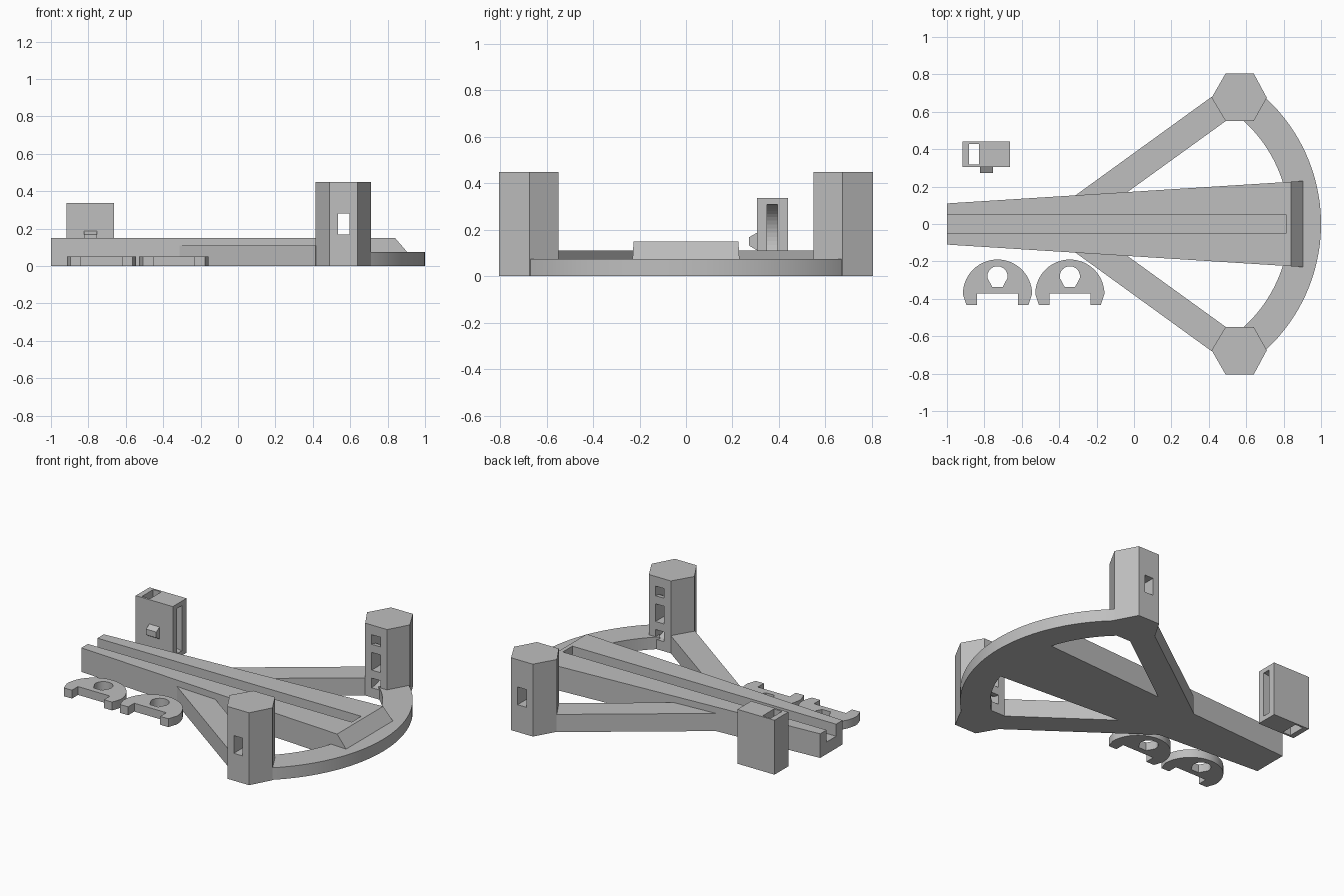
import bpy, bmesh, math

cube = bpy.data.objects.get("Cube")
if cube:
    bpy.data.objects.remove(cube, do_unlink=True)

GREY = (0.52, 0.52, 0.52, 1)
grey = bpy.data.materials.new("plain grey")
grey.use_nodes = True
grey.diffuse_color = GREY
grey.node_tree.nodes["Principled BSDF"].inputs["Base Color"].default_value = GREY


def prism(name, outline, low, high, axis="z"):
    """Extrude a flat outline from low to high along an axis."""
    place = {"x": lambda u, v, h: (h, u, v),
             "y": lambda u, v, h: (u, h, v),
             "z": lambda u, v, h: (u, v, h)}[axis]
    bm = bmesh.new()
    rings = [[bm.verts.new(place(u, v, h)) for u, v in outline] for h in (low, high)]
    bm.faces.new(rings[0])
    bm.faces.new(rings[1])
    n = len(outline)
    for i in range(n):
        j = (i + 1) % n
        bm.faces.new((rings[0][i], rings[0][j], rings[1][j], rings[1][i]))
    bmesh.ops.recalc_face_normals(bm, faces=bm.faces)
    mesh = bpy.data.meshes.new(name)
    bm.to_mesh(mesh)
    bm.free()
    mesh.materials.append(grey)
    obj = bpy.data.objects.new(name, mesh)
    bpy.context.collection.objects.link(obj)
    return obj


def rect(u0, u1, v0, v1):
    return [(u0, v0), (u1, v0), (u1, v1), (u0, v1)]


def arc(cu, cv, radius, start, end, steps):
    angles = [math.radians(start + (end - start) * i / steps) for i in range(steps + 1)]
    return [(cu + radius * math.cos(a), cv + radius * math.sin(a)) for a in angles]


def cut(obj, *cutters):
    bpy.context.view_layer.objects.active = obj
    for cutter in cutters:
        mod = obj.modifiers.new("cut", "BOOLEAN")
        mod.operation = "DIFFERENCE"
        mod.solver = "EXACT"
        mod.object = cutter
        bpy.ops.object.modifier_apply(modifier=mod.name)
        bpy.data.objects.remove(cutter, do_unlink=True)


def smooth(obj):
    bpy.ops.object.select_all(action="DESELECT")
    obj.select_set(True)
    bpy.context.view_layer.objects.active = obj
    bpy.ops.object.shade_smooth_by_angle(angle=math.radians(25))


# Tapered beam with a long groove and a sloped end
beam = prism("beam", [(-1, -0.11), (0.905, -0.23), (0.905, 0.23), (-1, 0.11)], 0, 0.15)
cut(beam,
    prism("groove_cutter", rect(-1.1, 0.815, -0.047, 0.047), 0.075, 0.3, "z"),
    prism("slope_cutter", [(0.81, 0.185), (0.95, 0.022), (0.95, 0.185)], -0.4, 0.4, "y"))

# Curved brace joining the two posts
smooth(prism("curved_brace",
             arc(0.085, 0, 0.915, -49, 49, 40) + arc(0.085, 0, 0.745, 49, -49, 40),
             0, 0.075))

# Diagonal arms and hexagonal posts on both sides
for side, s in (("left", 1), ("right", -1)):
    label = "back" if s > 0 else "front"
    prism(label + "_arm",
          [(x, s * y) for x, y in ((-0.414, 0.08), (0.415, 0.68), (0.49, 0.55), (-0.161, 0.08))],
          0, 0.11)
    hexagon = [(0.49, 0.805), (0.64, 0.805), (0.71, 0.675),
               (0.64, 0.55), (0.49, 0.55), (0.415, 0.675)]
    post = prism(label + "_post", [(x, s * y) for x, y in hexagon], 0, 0.45)
    # Straight window through the post, and a curved tie channel around it
    channel = ([(0.5, 0.06)] + arc(0.55, 0.225, 0.165, -90, 90, 16)
               + [(0.5, 0.39), (0.5, 0.33)]
               + arc(0.55, 0.225, 0.105, 90, -90, 16) + [(0.5, 0.12)])
    cut(post,
        prism("window_cutter", rect(s * 0.4, s * 0.9, 0.17, 0.28), 0.535, 0.595, "x"),
        prism("channel_cutter", [(s * y, z) for y, z in channel], 0.535, 0.595, "x"))

# Sliding block with a vertical hole and a rounded side slot
block = prism("block", rect(-0.917, -0.662, 0.305, 0.44), 0, 0.338)
cut(block,
    prism("hole_cutter", rect(-0.883, -0.828, 0.318, 0.428), -0.1, 0.5),
    prism("slot_cutter", arc(-0.662, 0.17, 0.14, 90, 270, 24) + [(-0.6, 0.03), (-0.6, 0.31)],
          0.348, 0.394, "y"))

# Wedge catch on the block
prism("catch", [(0.305, 0.112), (0.272, 0.132), (0.272, 0.168), (0.305, 0.187)],
      -0.823, -0.753, "x")

# Pair of half-round clips with an eyelet
for label, cx in (("outer_clip", -0.73), ("inner_clip", -0.343)):
    feet = [(-0.166, -0.432), (-0.11, -0.432), (-0.11, -0.372),
            (0.11, -0.372), (0.11, -0.432), (0.166, -0.432)]
    clip = prism(label,
                 arc(cx, -0.375, 0.185, 0, 180, 28) + [(cx + x, y) for x, y in feet],
                 0, 0.052)
    eyelet = arc(cx, -0.28, 0.054, -10, 190, 18) + [(cx - 0.028, -0.336), (cx + 0.028, -0.336)]
    cut(clip, prism("eyelet_cutter", eyelet, -0.1, 0.2))
    smooth(clip)
